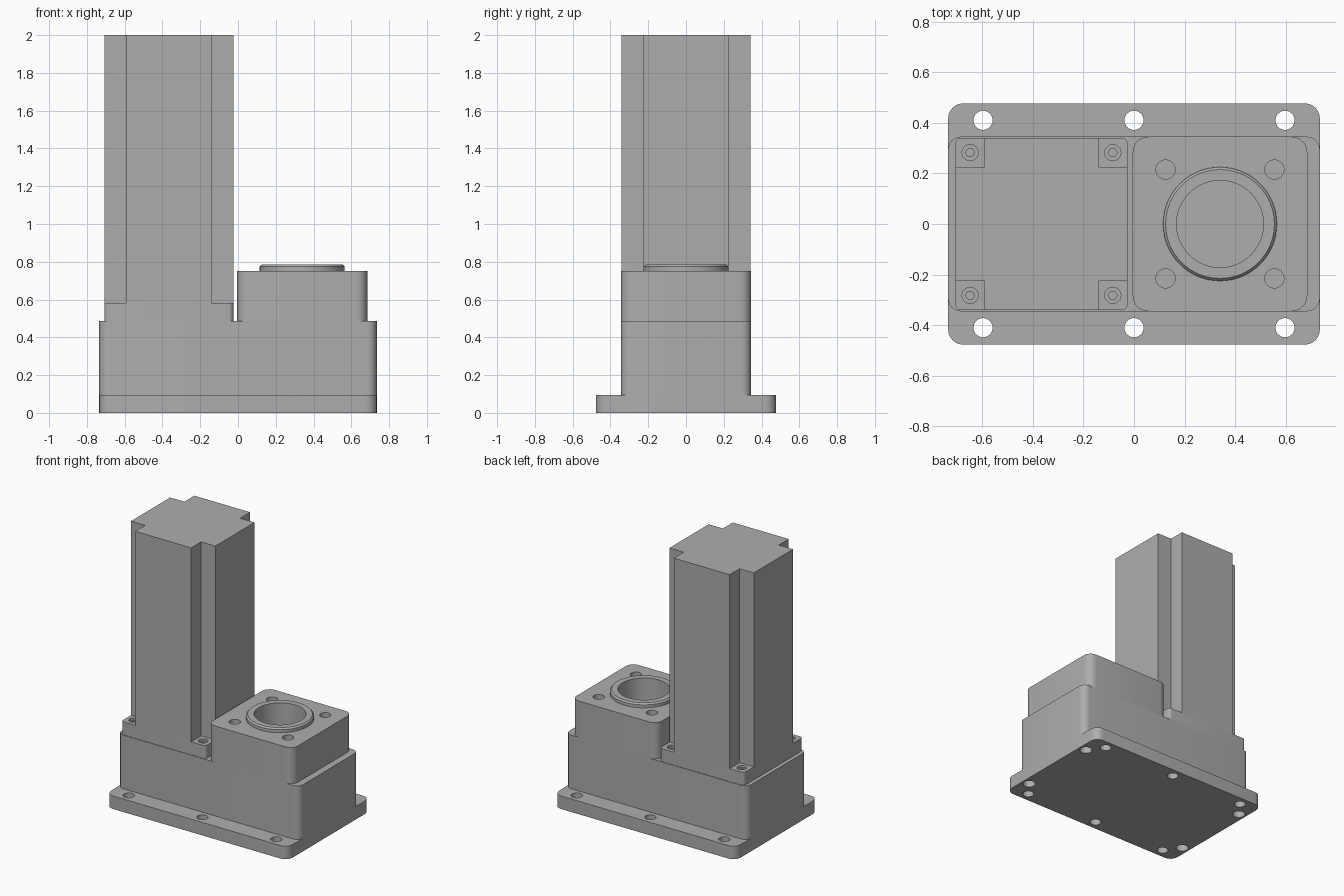
import bpy, bmesh, math

cube = bpy.data.objects.get("Cube")
if cube:
    bpy.data.objects.remove(cube, do_unlink=True)

GREY = (0.42, 0.42, 0.42, 1)
metal = bpy.data.materials.new("grey_metal")
metal.use_nodes = True
metal.diffuse_color = GREY
metal.node_tree.nodes["Principled BSDF"].inputs["Base Color"].default_value = GREY


def circle(cx, cy, r, n=32):
    return [(cx + r * math.cos(2 * math.pi * i / n),
             cy + r * math.sin(2 * math.pi * i / n)) for i in range(n)]


def rounded_rect(x0, x1, y0, y1, r, steps=6):
    corners = [(x1 - r, y1 - r), (x0 + r, y1 - r), (x0 + r, y0 + r), (x1 - r, y0 + r)]
    return [(cx + r * math.cos(math.pi / 2 * (k + s / steps)),
             cy + r * math.sin(math.pi / 2 * (k + s / steps)))
            for k, (cx, cy) in enumerate(corners) for s in range(steps + 1)]


def prisms(name, outlines, z0, z1):
    """Extrude each outline from z0 to z1 into one object."""
    bm = bmesh.new()
    for pts in outlines:
        low = [bm.verts.new((x, y, z0)) for x, y in pts]
        high = [bm.verts.new((x, y, z1)) for x, y in pts]
        bm.faces.new(low[::-1])
        bm.faces.new(high)
        for i in range(len(pts)):
            j = (i + 1) % len(pts)
            bm.faces.new((low[i], low[j], high[j], high[i]))
    return finish(name, bm)


def finish(name, bm):
    bmesh.ops.recalc_face_normals(bm, faces=bm.faces)
    mesh = bpy.data.meshes.new(name)
    bm.to_mesh(mesh)
    bm.free()
    mesh.materials.append(metal)
    ob = bpy.data.objects.new(name, mesh)
    bpy.context.collection.objects.link(ob)
    return ob


def activate(ob):
    bpy.ops.object.select_all(action='DESELECT')
    ob.select_set(True)
    bpy.context.view_layer.objects.active = ob


def cut(ob, outlines, z0, z1):
    cutter = prisms("cutter", outlines, z0, z1)
    cutter.hide_render = True
    mod = ob.modifiers.new("holes", 'BOOLEAN')
    mod.operation = 'DIFFERENCE'
    mod.solver = 'EXACT'
    mod.object = cutter
    activate(ob)
    bpy.ops.object.modifier_apply(modifier=mod.name)
    bpy.data.objects.remove(cutter, do_unlink=True)


def smooth(ob):
    activate(ob)
    bpy.ops.object.shade_smooth_by_angle(angle=math.radians(30))


PLATE_TOP, BODY_TOP, BLOCK_TOP = 0.095, 0.487, 0.752
SIDES = (-1, 1)

# Base plate with mounting holes and blind holes underneath
plate = prisms("base_plate", [rounded_rect(-0.735, 0.735, -0.477, 0.477, 0.06)], 0, PLATE_TOP)
cut(plate, [circle(x, s * 0.41, 0.038) for x in (-0.597, 0, 0.597) for s in SIDES], -0.1, 0.2)
cut(plate, [circle(a * 0.68, b * 0.3, 0.042) for a in SIDES for b in SIDES], -0.1, 0.08)

# Gearbox body
body = prisms("gearbox_body", [rounded_rect(-0.735, 0.735, -0.345, 0.345, 0.05)],
              PLATE_TOP, BODY_TOP)

# Output block with shaft bore and four bolt holes
OX = 0.34
block = prisms("output_block", [rounded_rect(-0.005, 0.685, -0.345, 0.345, 0.06)],
               BODY_TOP, BLOCK_TOP)
cut(block, [circle(OX, 0, 0.172, 64)], 0.55, 0.9)
cut(block, [circle(OX + a * 0.215, b * 0.215, 0.038) for a in SIDES for b in SIDES], 0.6, 0.9)

# Chamfered collar round the bore
bm = bmesh.new()
profile = [(0.172, 0.74), (0.225, 0.74), (0.225, 0.774), (0.215, 0.785), (0.172, 0.785)]
rings = [[bm.verts.new((x, y, z)) for x, y in circle(OX, 0, r, 64)] for r, z in profile]
for k, ring in enumerate(rings):
    above = rings[(k + 1) % len(rings)]
    for i in range(64):
        j = (i + 1) % 64
        bm.faces.new((ring[i], ring[j], above[j], above[i]))
collar = finish("output_collar", bm)

# Motor flange with recessed socket screws
MX, HALF, CORE = -0.366, 0.341, 0.226
FLANGE_TOP = 0.582
flange = prisms("motor_flange", [rounded_rect(MX - HALF, MX + HALF, -HALF, HALF, 0.025)],
                BODY_TOP - 0.005, FLANGE_TOP)
screws = [(MX + a * 0.282, b * 0.282) for a in SIDES for b in SIDES]
cut(flange, [circle(x, y, 0.032) for x, y in screws], FLANGE_TOP - 0.015, 0.7)
cut(flange, [circle(x, y, 0.018, 6) for x, y in screws], FLANGE_TOP - 0.04, 0.7)

# Motor column with notched corners
quarter = [(HALF, -CORE), (HALF, CORE), (CORE, CORE)]
outline = []
for turn in range(4):
    for x, y in quarter:
        for _ in range(turn):
            x, y = -y, x
        outline.append((MX + x, y))
column = prisms("motor_column", [outline], FLANGE_TOP, 2.0)

for ob in (plate, body, block, collar, flange):
    smooth(ob)
